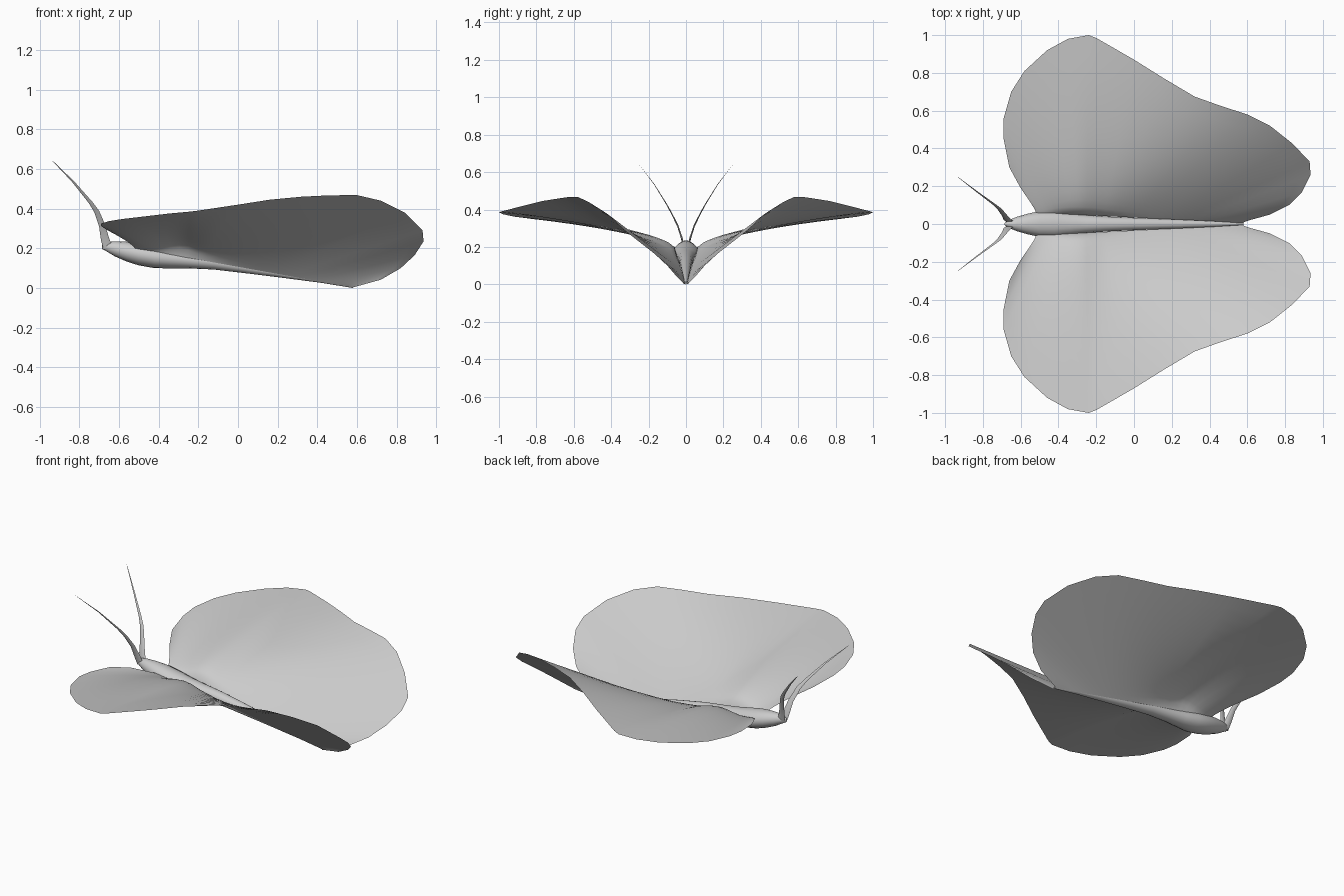
import bpy, bmesh, math

cube = bpy.data.objects.get("Cube")
if cube:
    bpy.data.objects.remove(cube, do_unlink=True)

grey = bpy.data.materials.new("plain grey")
grey.use_nodes = True
grey.diffuse_color = (0.6, 0.6, 0.6, 1)
grey.node_tree.nodes["Principled BSDF"].inputs["Base Color"].default_value = (0.6, 0.6, 0.6, 1)


def skin_rows(name, rows, closed=False, mirror=False, angle=60):
    """Skin a list of equally long point rows into a smooth surface."""
    bm = bmesh.new()
    grid = [[bm.verts.new(p) for p in row] for row in rows]
    n = len(rows[0])
    for a, b in zip(grid, grid[1:]):
        for j in range(n if closed else n - 1):
            k = (j + 1) % n
            bm.faces.new((a[j], b[j], b[k], a[k]))
    if closed:
        bm.faces.new(grid[0])
        bm.faces.new(grid[-1][::-1])
    bmesh.ops.remove_doubles(bm, verts=bm.verts, dist=0.0002)
    bmesh.ops.recalc_face_normals(bm, faces=bm.faces)
    if not closed and sum(f.normal.z for f in bm.faces) < 0:
        bmesh.ops.reverse_faces(bm, faces=bm.faces)
    mesh = bpy.data.meshes.new(name)
    bm.to_mesh(mesh)
    bm.free()
    mesh.materials.append(grey)
    obj = bpy.data.objects.new(name, mesh)
    bpy.context.collection.objects.link(obj)
    if mirror:
        mod = obj.modifiers.new("mirror", 'MIRROR')
        mod.use_axis = (False, True, False)
        mod.use_mirror_merge = False
    bpy.ops.object.select_all(action='DESELECT')
    obj.select_set(True)
    bpy.context.view_layer.objects.active = obj
    bpy.ops.object.shade_smooth_by_angle(angle=math.radians(angle))
    return obj


# Wings: ribs run from the body line out to the rim, arched most in the fore wing
rim = [(-.52, .08, .21), (-.6, .19, .262), (-.66, .3, .292), (-.69, .45, .312),
       (-.69, .56, .325), (-.65, .7, .337), (-.58, .81, .348), (-.46, .92, .362),
       (-.35, .98, .375), (-.24, 1.0, .385), (-.2, .985, .39), (0, .87, .42),
       (.16, .77, .445), (.32, .675, .46), (.46, .625, .467), (.6, .58, .468),
       (.72, .52, .44), (.84, .425, .38), (.93, .33, .29), (.935, .26, .235),
       (.89, .17, .165), (.82, .1, .1), (.72, .05, .042), (.58, .012, .003)]
ribs = []
last = len(rim) - 1
for i, (ex, ey, ez) in enumerate(rim):
    t = (i / last) ** 1.5
    rx, ry, rz = -.52 + 1.1 * t, .06 - .055 * t, .2 - .197 * t
    power = 1 - .6 * math.exp(-((i - 8) / 4.5) ** 2)
    rib = []
    for j in range(15):
        s = (j / 14) ** 1.6
        rib.append((rx + s * (ex - rx), ry + s * (ey - ry), rz + s ** power * (ez - rz)))
    ribs.append(rib)
skin_rows("wings", ribs, mirror=True)

# Body: oval sections (x, centre z, half width, half height)
sections = [(-.685, .207, .006, .01), (-.66, .207, .022, .024), (-.62, .197, .038, .038),
            (-.56, .183, .055, .05), (-.5, .17, .068, .056), (-.42, .155, .07, .055),
            (-.34, .147, .058, .048), (-.25, .141, .047, .042), (-.12, .13, .038, .037),
            (.05, .104, .031, .031), (.25, .07, .023, .022), (.42, .04, .015, .014),
            (.58, .006, .005, .006)]
body = [[(x, w * math.cos(a), z + h * math.sin(a))
         for a in (2 * math.pi * k / 16 for k in range(16))] for x, z, w, h in sections]
skin_rows("body", body, closed=True)

# Antennae: slim tapering blades (x, y, z, half width)
path = [(-.655, .012, .2, .022), (-.67, .022, .245, .02), (-.685, .045, .315, .015),
        (-.712, .08, .385, .012), (-.742, .105, .43, .009), (-.83, .17, .535, .005),
        (-.934, .25, .64, .001)]
blade = [[(x + w * math.cos(a), y + w * .25 * math.sin(a), z + w * .35 * math.cos(a))
          for a in (math.pi * k / 4 for k in range(8))] for x, y, z, w in path]
skin_rows("antennae", blade, closed=True, mirror=True)
